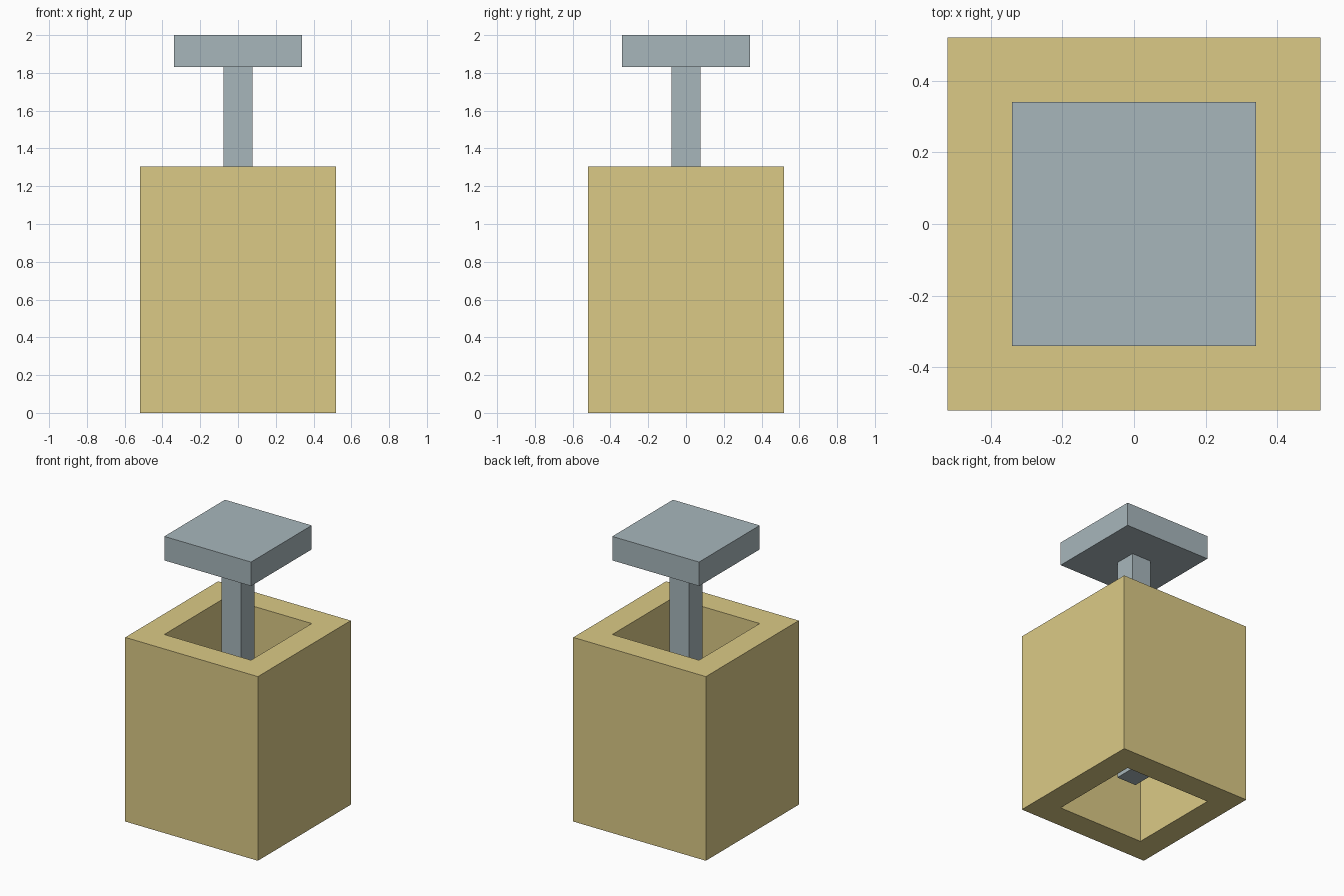
import bpy, bmesh

if "Cube" in bpy.data.objects:
    bpy.data.objects.remove(bpy.data.objects["Cube"])


def material(name, rgb):
    m = bpy.data.materials.new(name)
    m.diffuse_color = (*rgb, 1)
    m.use_nodes = True
    m.node_tree.nodes["Principled BSDF"].inputs["Base Color"].default_value = m.diffuse_color
    return m


def square_lathe(name, profile, closed, mat):
    """Sweep a (half width, height) profile round a square."""
    bm = bmesh.new()
    rings = [[bm.verts.new((sx * h, sy * h, z))
              for sx, sy in ((-1, -1), (1, -1), (1, 1), (-1, 1))]
             for h, z in profile]
    pairs = list(zip(rings, rings[1:]))
    if closed:
        pairs.append((rings[-1], rings[0]))
    else:
        bm.faces.new(rings[0])
        bm.faces.new(rings[-1])
    for a, b in pairs:
        for i in range(4):
            j = (i + 1) % 4
            bm.faces.new((a[i], a[j], b[j], b[i]))
    bmesh.ops.recalc_face_normals(bm, faces=bm.faces)
    mesh = bpy.data.meshes.new(name)
    bm.to_mesh(mesh)
    bm.free()
    mesh.materials.append(mat)
    obj = bpy.data.objects.new(name, mesh)
    bpy.context.collection.objects.link(obj)
    return obj


tan = material("tan", (0.71, 0.59, 0.24))
steel = material("blue_grey", (0.39, 0.47, 0.50))

# Open square sleeve, hollow right through
square_lathe("sleeve", [(0.52, 0), (0.52, 1.305), (0.34, 1.305), (0.34, 0)], True, tan)

# Plunger: square rod hanging inside the sleeve, with a wide cap on top
square_lathe("plunger", [(0.077, 0.21), (0.077, 1.83), (0.34, 1.83), (0.34, 2.0)], False, steel)
